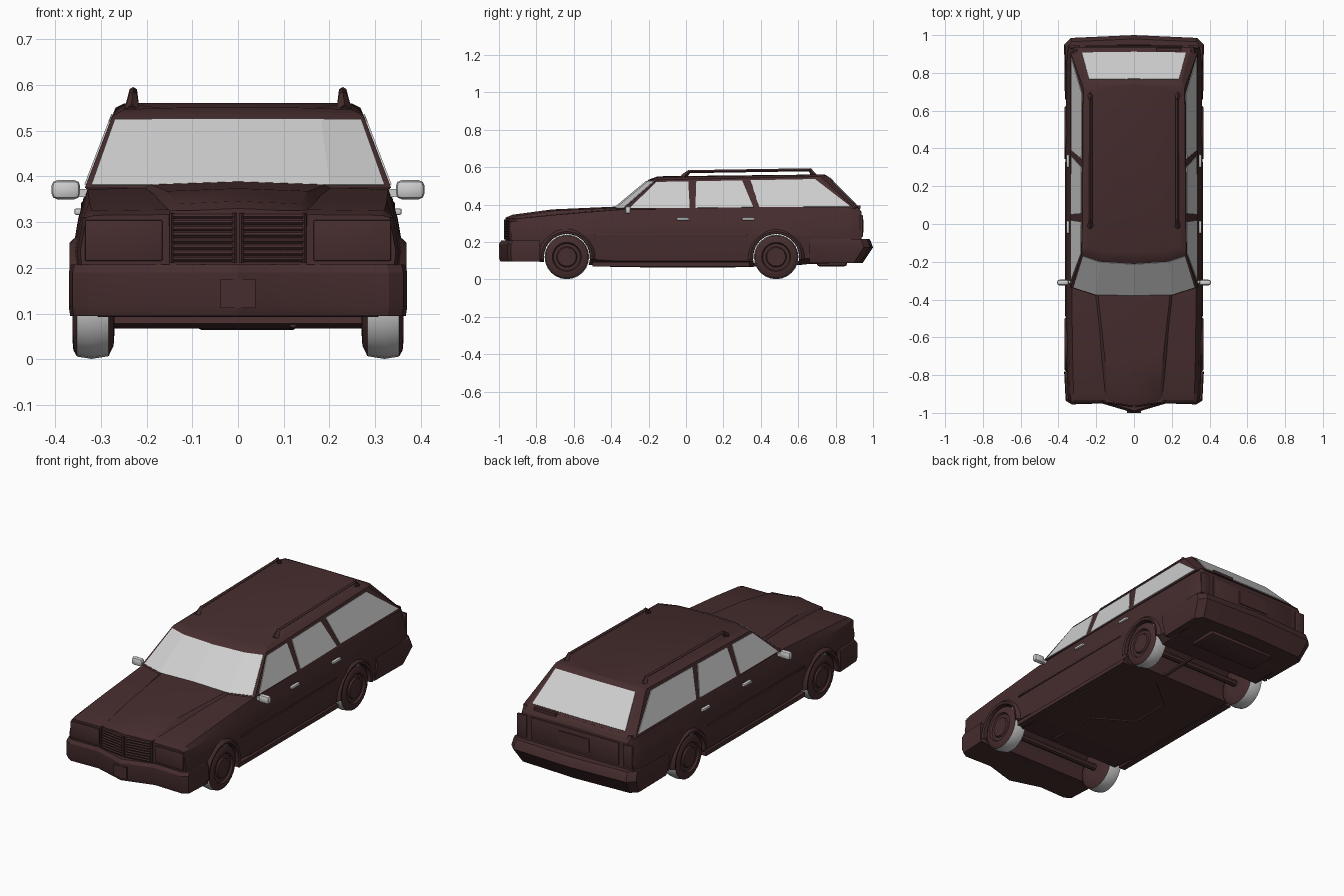
import bpy, bmesh, math
from mathutils import Vector

if "Cube" in bpy.data.objects:
    bpy.data.objects.remove(bpy.data.objects["Cube"])


def material(name, rgb):
    m = bpy.data.materials.new(name)
    m.use_nodes = True
    m.diffuse_color = (*rgb, 1)
    m.node_tree.nodes["Principled BSDF"].inputs["Base Color"].default_value = (*rgb, 1)
    return m


MAROON = material("dark maroon", (0.062, 0.026, 0.027))
PALE = material("pale grey", (0.62, 0.62, 0.62))
smooth_parts = []


def finish(name, bm, mats, smooth=True):
    bmesh.ops.remove_doubles(bm, verts=bm.verts, dist=1e-5)
    bmesh.ops.recalc_face_normals(bm, faces=bm.faces)
    mesh = bpy.data.meshes.new(name)
    bm.to_mesh(mesh)
    bm.free()
    for m in mats:
        mesh.materials.append(m)
    ob = bpy.data.objects.new(name, mesh)
    bpy.context.collection.objects.link(ob)
    if smooth:
        smooth_parts.append(ob)
    return ob


def loft(name, sections):
    """Mirrored skin through half sections that start and end on the centre plane."""
    bm = bmesh.new()
    for s in (1, -1):
        rows = [[bm.verts.new((s * x, y, z)) for x, y, z in sec] for sec in sections]
        for a, b in zip(rows, rows[1:]):
            for i in range(len(a) - 1):
                bm.faces.new((a[i], a[i + 1], b[i + 1], b[i]))
        bm.faces.new(rows[0])
        bm.faces.new(rows[-1])
    return finish(name, bm, [MAROON])


def slab(name, plan, levels):
    """Stack of half outlines; each level is (height, inward shift of the outer points)."""
    mid = (plan[0][1] + plan[-1][1]) / 2
    far = max(abs(p[1]) for p in plan)
    def shrink(x, y, d):
        return (x * (1 - d), y - math.copysign(d, y) * (abs(y) > abs(mid)) * abs(y) / far)
    return loft(name, [[(*shrink(x, y, d), z) for x, y in plan] for z, d in levels])


def box(name, lo, hi, mat=MAROON, bevel=0.0):
    bm = bmesh.new()
    bmesh.ops.create_cube(bm, size=1)
    for v in bm.verts:
        v.co = [a + (b - a) * (c + 0.5) for a, b, c in zip(lo, hi, v.co)]
    if bevel:
        bmesh.ops.bevel(bm, geom=bm.edges[:], offset=bevel, segments=2, affect='EDGES', profile=0.5)
    return finish(name, bm, [mat])


def pair(name, lo, hi, mat=MAROON, bevel=0.0):
    box("left_" + name, lo, hi, mat, bevel)
    box("right_" + name, (-hi[0], *lo[1:]), (-lo[0], *hi[1:]), mat, bevel)


def beam(name, p, q, thick, sides=4, tip=None, smooth=True):
    """Straight bar between two points, optionally tapering to the tip radius."""
    p, q = Vector(p), Vector(q)
    bm = bmesh.new()
    bmesh.ops.create_cone(bm, segments=sides, radius1=thick, radius2=tip or thick,
                          depth=(q - p).length, cap_ends=True)
    rot = (q - p).to_track_quat('Z', 'Y')
    for v in bm.verts:
        v.co = rot @ v.co + (p + q) / 2
    return finish(name, bm, [MAROON], smooth)


def lathe(name, profile, side, y, z, start, end, n, pale=()):
    """Sweep an (x, radius) profile about a wheel axis."""
    bm = bmesh.new()
    rows = []
    for k in range(n + 1):
        a = start + (end - start) * k / n
        rows.append([bm.verts.new((side * x, y + r * math.cos(a), z + r * math.sin(a)))
                     for x, r in profile])
    for a, b in zip(rows, rows[1:]):
        for i in range(len(profile) - 1):
            f = bm.faces.new((a[i], a[i + 1], b[i + 1], b[i]))
            f.material_index = int(i in pale)
    return finish(name, bm, [MAROON, PALE])


# Lower body: (y, floor, half width, shoulder height, crown height)
stations = [(-.935, .1, .345, .315, .318), (-.90, .1, .352, .325, .33), (-.7, .09, .357, .345, .35),
            (-.37, .068, .361, .372, .38), (.36, .068, .362, .382, .388), (.85, .09, .358, .385, .39),
            (.918, .1, .352, .385, .39), (.938, .1, .345, .355, .36)]
body = loft("body", [[(0, y, f), (w - .05, y, f), (w - .012, y, f + .03), (w, y, .235),
                      (w - .013, y, .31), (w - .032, y, s), (0, y, c)] for y, f, w, s, c in stations])

# Wheel arches cut right through below the bonnet
AXLES = {"front": -.637, "rear": .482}
for y in AXLES.values():
    cutter = beam("arch_cutter", (-.45, y, .12), (.45, y, .12), .124, 32, smooth=False)
    mod = body.modifiers.new("arch", 'BOOLEAN')
    mod.operation, mod.solver, mod.object = 'DIFFERENCE', 'EXACT', cutter
    cut = bpy.data.meshes.new_from_object(
        body.evaluated_get(bpy.context.evaluated_depsgraph_get()))
    body.modifiers.clear()
    body.data = cut
    bpy.data.objects.remove(cutter)

# Raised bonnet centre with a pointed nose: (y, nose, crease x, side height, crown)
loft("bonnet", [[(0, y - n, c - .04), (x, y, c - .04), (x, y, s), (x - .02, y, c - .006), (0, y - n, c)]
                for y, n, x, s, c in [(-.94, .025, .15, .315, .33), (-.9, .025, .155, .324, .346),
                                      (-.7, .015, .175, .344, .374), (-.36, .015, .212, .372, .389)]])

# Grille block with two banks of slats
slab("grille_block", [(0, -.965), (.15, -.942), (.15, -.88), (0, -.88)], [(.2, 0), (.325, 0)])
for s in (1, -1):
    for i in range(8):
        z = .218 + i * .0135
        beam("grille_slat", (s * .008, -.966, z), (s * .142, -.945, z), .005)
    for x, y in ((.008, -.967), (.145, -.944)):
        beam("grille_upright", (s * x, y, .212), (s * x, y, .32), .005)

# Lamps, plates and tailgate panel
pair("headlamp", (.165, -.943, .215), (.335, -.93, .305), bevel=.004)
pair("tail_lamp", (.285, .93, .225), (.343, .945, .345), bevel=.004)
box("tailgate_panel", (-.26, .93, .225), (.26, .944, .345), bevel=.003)
box("rear_plate", (-.09, .94, .25), (.09, .949, .32))
box("front_plate", (-.038, -1, .112), (.038, -.985, .175))
box("rear_wiper", (.12, .915, .38), (.25, .932, .395))

# Bumpers
slab("front_bumper", [(0, -1), (.17, -.95), (.33, -.955), (.362, -.935), (.37, -.78), (0, -.78)],
     [(.095, .008), (.115, 0), (.19, 0), (.207, .012)])
slab("rear_bumper", [(0, .66), (.366, .66), (.37, .95), (.335, .985), (0, 1)],
     [(.088, .055), (.17, 0), (.205, .012), (.215, .02)])

# Cabin: ring at the waist, ring at the gutter, roof edge
waist = [(0, -.39, .375), (.2, -.378, .375), (.335, -.335, .375), (.335, .905, .375), (.30, .928, .375), (0, .932, .375)]
gutter = [(0, -.2, .533), (.18, -.188, .533), (.275, -.156, .532), (.268, .72, .55), (.25, .757, .55), (0, .76, .55)]
crown = [(0, -.15, .551), (.17, -.145, .55), (.25, -.12, .546), (.248, .69, .56), (.23, .735, .56), (0, .74, .561)]
loft("cabin", [waist, gutter, crown])


def on_cabin(u, t):
    i = min(int(u), len(waist) - 2)
    lo, hi = (Vector(r[i]).lerp(Vector(r[i + 1]), u - i) for r in (waist, gutter))
    return lo.lerp(hi, t)


def side_point(y, t):
    y0, y1 = on_cabin(2, t).y, on_cabin(3, t).y
    return on_cabin(2 + (y - y0) / (y1 - y0), t)


def glass(name, polys, sides=(1, -1)):
    bm = bmesh.new()
    for s in sides:
        for poly in polys:
            bm.faces.new([bm.verts.new((s * p.x, p.y, p.z)) for p in poly])
    ob = finish(name, bm, [PALE], smooth=False)
    mod = ob.modifiers.new("thickness", 'SOLIDIFY')
    mod.thickness, mod.offset = .007, 0


def band(us, low, high):
    return [[on_cabin(a, low), on_cabin(b, low), on_cabin(b, high), on_cabin(a, high)]
            for a, b in zip(us, us[1:])]


glass("windscreen", band([0, 1, 1.9], .03, .94))
glass("rear_window", band([4.06, 5], .13, .96))
windows = {"front": [(-.3, .04), (-.158, .92), (.012, .92), (.02, .04)],
           "middle": [(.05, .04), (.055, .92), (.3, .92), (.36, .06)],
           "cargo": [(.39, .07), (.345, .92), (.69, .92), (.882, .07)]}
for name, pts in windows.items():
    for label, s in (("left", 1), ("right", -1)):
        glass(f"{label}_{name}_window", [[side_point(*p) for p in pts]], (s,))

# Roof rails on tapered end feet
for label, s in (("left", 1), ("right", -1)):
    beam(label + "_roof_rail", (s * .229, .02, .576), (s * .229, .66, .586), .008)
    for y, lean, z in ((-.015, .035, .576), (.69, -.03, .587)):
        beam(label + "_rail_foot", (s * .232, y, .545), (s * .229, y + lean, z + .004), .017, tip=.008)

# Mirrors, handles and side trim
pair("mirror", (.345, -.325, .35), (.408, -.295, .392), PALE, .013)
pair("mirror_arm", (.315, -.315, .355), (.36, -.3, .372), PALE)
for name, y in (("front", -.015), ("rear", .335)):
    pair(name + "_door_handle", (.335, y - .035, .316), (.358, y + .032, .33), PALE, .004)
pair("side_trim", (.35, -.49, .228), (.365, .33, .24), bevel=.004)
pair("sill", (.32, -.5, .07), (.357, .34, .092))

# Wheels, arch lips and axles
tyre = [(.27, 0), (.27, .06), (.272, .09), (.283, .113), (.32, .119), (.352, .114), (.36, .1),
        (.362, .078), (.352, .072), (.352, .055), (.36, .05), (.36, 0)]
lip = [(.34, .122), (.364, .124), (.368, .136), (.35, .152)]
for name, y in AXLES.items():
    for label, s in (("left", 1), ("right", -1)):
        lathe(f"{label}_{name}_wheel", tyre, s, y, .12, 0, math.tau, 24, (3, 4))
        lathe(f"{label}_{name}_arch_lip", lip, s, y, .12, -.1, math.pi + .1, 18)
    beam(name + "_axle", (-.28, y, .115), (.28, y, .115), .018, 8)

# Underside: exhaust run and spare wheel well
run = [(.12, -.5, .079), (.12, -.2, .074), (-.08, -.08, .074), (-.08, .15, .074), (.1, .3, .075), (.1, .62, .088)]
for p, q in zip(run, run[1:]):
    beam("exhaust_pipe", p, q, .01, 6)
box("spare_wheel_well", (-.2, .7, .07), (.2, .86, .12), bevel=.012)

# Smooth shading with sharp creases
bpy.ops.object.select_all(action='DESELECT')
for ob in smooth_parts:
    ob.select_set(True)
bpy.context.view_layer.objects.active = body
bpy.ops.object.shade_smooth_by_angle(angle=math.radians(25))
